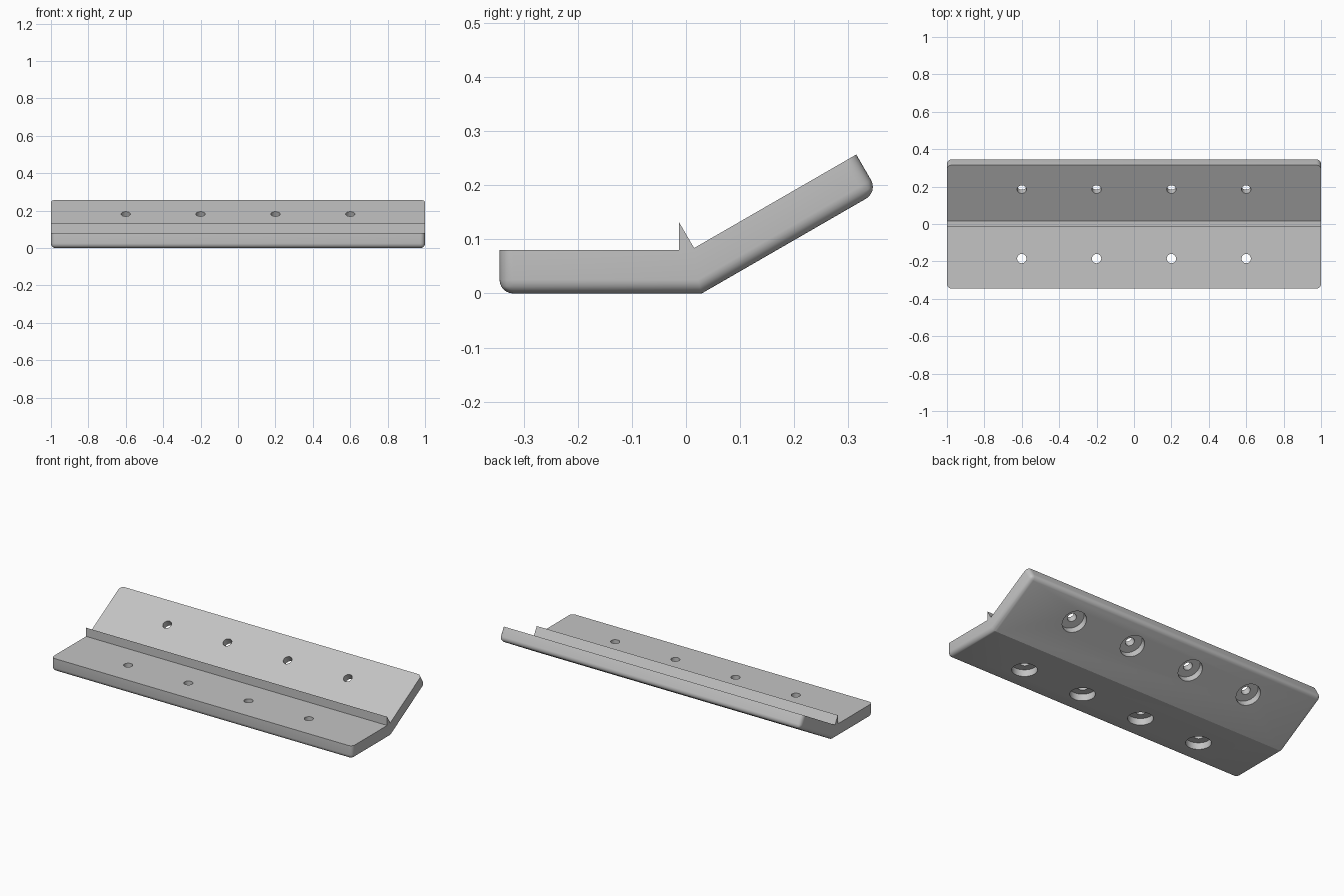
import bpy, bmesh, math
from mathutils import Matrix, Vector

default = bpy.data.objects.get("Cube")
if default:
    bpy.data.objects.remove(default, do_unlink=True)

grey = bpy.data.materials.new("light grey")
grey.use_nodes = True
colour = (0.55, 0.55, 0.55, 1)
grey.diffuse_color = colour
grey.node_tree.nodes["Principled BSDF"].inputs["Base Color"].default_value = colour

TILT = math.radians(30)
THICK = 0.08


def make_object(name, bm):
    bmesh.ops.recalc_face_normals(bm, faces=bm.faces)
    mesh = bpy.data.meshes.new(name)
    bm.to_mesh(mesh)
    bm.free()
    mesh.materials.append(grey)
    obj = bpy.data.objects.new(name, mesh)
    bpy.context.collection.objects.link(obj)
    return obj


# Bent plate with a pointed ridge: cross-section in (y, z), extruded along x
profile = [(-0.345, 0), (0.029, 0), (0.355, 0.188), (0.315, 0.257),
           (0.015, 0.084), (-0.013, 0.132), (-0.013, THICK), (-0.345, THICK)]
bm = bmesh.new()
left = [bm.verts.new((1, y, z)) for y, z in profile]
right = [bm.verts.new((-1, y, z)) for y, z in profile]
bm.faces.new(left)
bm.faces.new(right[::-1])
n = len(profile)
for i in range(n):
    j = (i + 1) % n
    bm.faces.new((left[i], right[i], right[j], left[j]))

# Round the underside rim and the four upright corners
rounded = [bm.edges.get((left[i], right[i])) for i in (0, 2)]
for side in (left, right):
    rounded += [bm.edges.get((side[i], side[(i + 1) % n])) for i in (0, 1, 2, n - 1)]
bmesh.ops.bevel(bm, geom=rounded, offset=0.025, offset_type='OFFSET',
                segments=6, profile=0.5, affect='EDGES', clamp_overlap=True)
plate = make_object("angled_bracket", bm)


# Stepped screw hole cutter: wide counterbore below, narrow hole above
def add_cutter(bm, matrix, sides=40):
    steps = [(0.068, -0.05), (0.068, 0.04), (0.025, 0.04), (0.025, 0.11)]
    rings = []
    for radius, height in steps:
        rings.append([bm.verts.new(matrix @ Vector((
            radius * math.cos(math.tau * k / sides),
            radius * math.sin(math.tau * k / sides), height))) for k in range(sides)])
    for low, high in zip(rings, rings[1:]):
        for k in range(sides):
            m = (k + 1) % sides
            bm.faces.new((low[k], low[m], high[m], high[k]))
    bm.faces.new(rings[0][::-1])
    bm.faces.new(rings[-1])


bm = bmesh.new()
for x in (-0.6, -0.2, 0.2, 0.6):
    add_cutter(bm, Matrix.Translation((x, -0.185, 0)))
    add_cutter(bm, Matrix.Translation((x, 0.185, 0.182))
               @ Matrix.Rotation(TILT, 4, 'X') @ Matrix.Translation((0, 0, -THICK)))
cutter = make_object("screw_hole_cutter", bm)
cutter.hide_render = True

cut = plate.modifiers.new("screw holes", 'BOOLEAN')
cut.operation = 'DIFFERENCE'
cut.solver = 'EXACT'
cut.object = cutter

bpy.ops.object.select_all(action='DESELECT')
plate.select_set(True)
bpy.context.view_layer.objects.active = plate
bpy.ops.object.modifier_apply(modifier=cut.name)
bpy.data.objects.remove(cutter, do_unlink=True)
bpy.ops.object.shade_smooth_by_angle(angle=math.radians(25))
